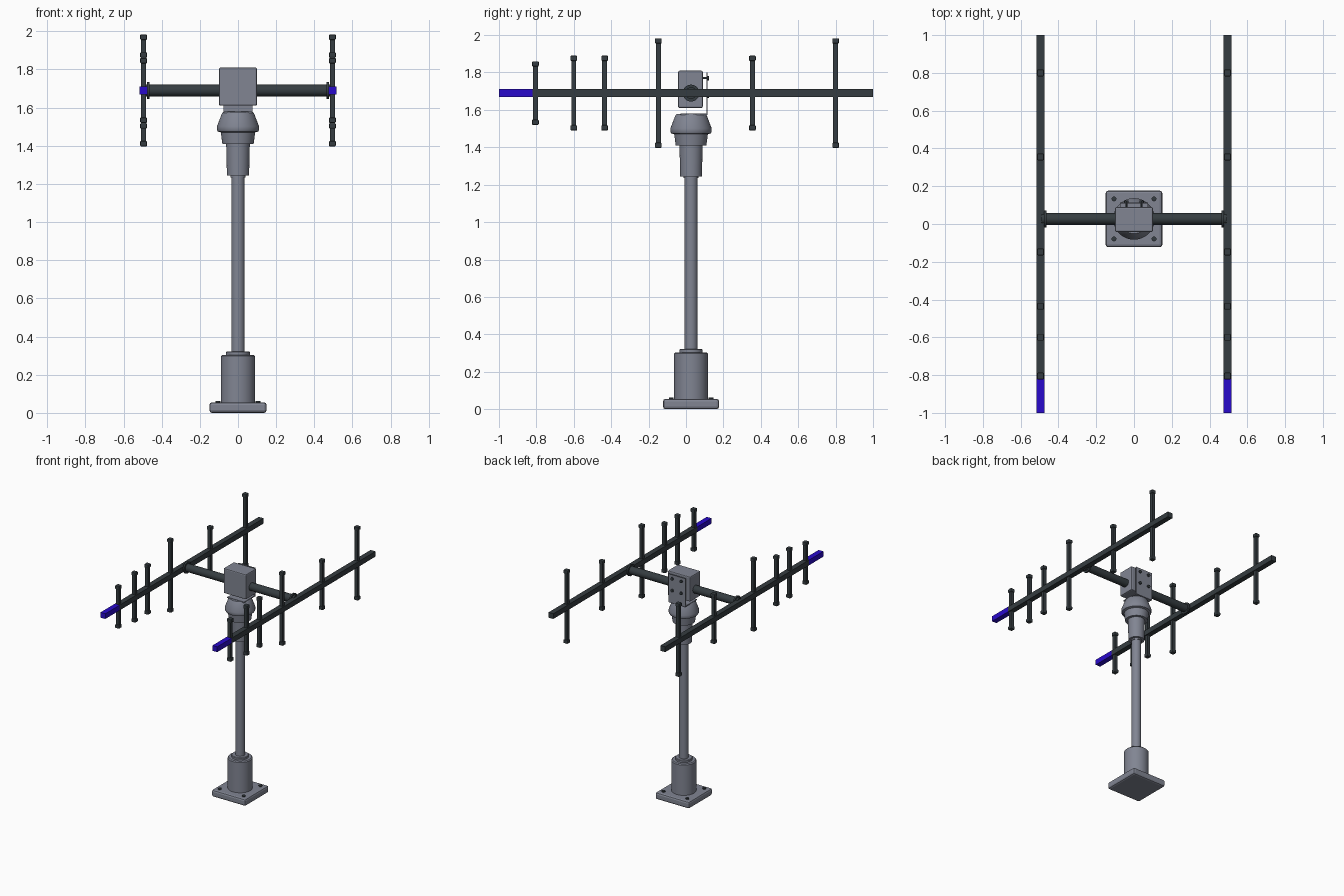
import bpy, math
from mathutils import Vector

cube = bpy.data.objects.get("Cube")
if cube:
    bpy.data.objects.remove(cube, do_unlink=True)


def material(name, rgb):
    m = bpy.data.materials.new(name)
    m.use_nodes = True
    m.diffuse_color = (*rgb, 1)
    m.node_tree.nodes["Principled BSDF"].inputs["Base Color"].default_value = (*rgb, 1)
    return m


GREY = material("steel grey", (0.22, 0.235, 0.29))
DARK = material("dark metal", (0.036, 0.046, 0.052))
BLUE = material("blue tip", (0.022, 0.003, 0.6))
MAST_Y = 0.027
BOOM_Z = 1.69


def finish(obj, name, mat, bevel=0.0, smooth=False):
    obj.name = name
    obj.data.materials.append(mat)
    if bevel:
        mod = obj.modifiers.new("bevel", "BEVEL")
        mod.width, mod.segments, mod.limit_method = bevel, 2, "ANGLE"
    if smooth:
        bpy.ops.object.shade_smooth_by_angle(angle=math.radians(30))
    return obj


def box(name, lo, hi, mat, bevel=0.0):
    lo, hi = Vector(lo), Vector(hi)
    bpy.ops.mesh.primitive_cube_add(size=1, location=(lo + hi) / 2)
    obj = bpy.context.object
    for v in obj.data.vertices:
        v.co *= hi - lo
    return finish(obj, name, mat, bevel)


def rod(name, start, end, radius, mat, sides=32):
    start, end = Vector(start), Vector(end)
    axis = end - start
    bpy.ops.mesh.primitive_cylinder_add(vertices=sides, radius=radius, depth=axis.length,
                                        location=(start + end) / 2,
                                        rotation=axis.to_track_quat("Z", "Y").to_euler())
    return finish(bpy.context.object, name, mat, smooth=True)


def lathe(name, profile, mat, sides=40):
    """Closed solid of revolution about the mast axis from (radius, z) pairs."""
    verts, faces = [], []
    for r, z in profile:
        for i in range(sides):
            a = 2 * math.pi * i / sides
            verts.append((r * math.cos(a), r * math.sin(a), z))
    for k in range(len(profile) - 1):
        for i in range(sides):
            j = (i + 1) % sides
            faces.append((k * sides + i, k * sides + j, (k + 1) * sides + j, (k + 1) * sides + i))
    faces.append(tuple(reversed(range(sides))))
    faces.append(tuple(range(len(verts) - sides, len(verts))))
    mesh = bpy.data.meshes.new(name)
    mesh.from_pydata(verts, [], faces)
    obj = bpy.data.objects.new(name, mesh)
    bpy.context.collection.objects.link(obj)
    obj.location.y = MAST_Y
    bpy.ops.object.select_all(action="DESELECT")
    obj.select_set(True)
    bpy.context.view_layer.objects.active = obj
    return finish(obj, name, mat, smooth=True)


# Base plate with anchor bolts
box("base_plate", (-0.15, MAST_Y - 0.15, 0), (0.15, MAST_Y + 0.15, 0.055), GREY, 0.014)
for sx in (-1, 1):
    for sy in (-1, 1):
        x, y = sx * 0.106, MAST_Y + sy * 0.106
        rod("anchor_bolt", (x, y, 0.04), (x, y, 0.063), 0.013, DARK, 12)

# Mast: socket, pole and stepped head
lathe("mast_socket", [(0.09, 0.05), (0.09, 0.297), (0.083, 0.304), (0.062, 0.304),
                      (0.062, 0.318), (0.058, 0.322)], GREY)
lathe("mast_pole", [(0.035, 0.31), (0.035, 1.25)], GREY)
lathe("mast_head", [(0.04, 1.235), (0.04, 1.245), (0.058, 1.245), (0.062, 1.41), (0.082, 1.41),
                    (0.09, 1.47), (0.106, 1.475), (0.11, 1.483), (0.11, 1.502),
                    (0.085, 1.568), (0.078, 1.578)], GREY)

# Bracket carrying the gearbox
box("bracket_foot", (-0.075, -0.03, 1.573), (0.075, 0.115, 1.581), GREY)
box("bracket_back", (-0.075, 0.109, 1.573), (0.075, 0.115, 1.8), GREY)
box("gearbox", (-0.1, -0.042, 1.61), (0.1, 0.09, 1.81), GREY, 0.008)
for x in (-0.04, 0.04):
    for z in (1.77, 1.675):
        rod("bracket_bolt", (x, 0.085, z), (x, 0.112, z), 0.006, DARK, 12)
        rod("bracket_bolt_head", (x, 0.112, z), (x, 0.124, z), 0.012, DARK, 12)

# Crossbar
rod("crossbar", (-0.49, MAST_Y, BOOM_Z), (0.49, MAST_Y, BOOM_Z), 0.031, DARK)

# Element positions along the boom and their half heights
ELEMENTS = [(-0.805, 0.17), (-0.6, 0.2), (-0.435, 0.2), (-0.148, 0.293), (0.355, 0.2), (0.8, 0.293)]
HALF = 0.021

for side, sx in (("left", 1), ("right", -1)):
    x = sx * 0.495
    rod(side + "_crossbar_flange", (sx * 0.464, MAST_Y, BOOM_Z), (sx * 0.476, MAST_Y, BOOM_Z), 0.045, DARK)
    box(side + "_boom", (x - HALF, -0.82, BOOM_Z - HALF), (x + HALF, 1, BOOM_Z + HALF), DARK)
    box(side + "_boom_tip", (x - HALF, -1, BOOM_Z - HALF), (x + HALF, -0.82, BOOM_Z + HALF), BLUE)
    for y, h in ELEMENTS:
        box(side + "_element", (x - 0.013, y - 0.013, BOOM_Z - h + 0.01),
            (x + 0.013, y + 0.013, BOOM_Z + h - 0.01), DARK)
        for s in (-1, 1):
            z = BOOM_Z + s * (h - 0.014)
            box(side + "_element_cap", (x - 0.018, y - 0.018, z - 0.014),
                (x + 0.018, y + 0.018, z + 0.014), DARK, 0.005)
